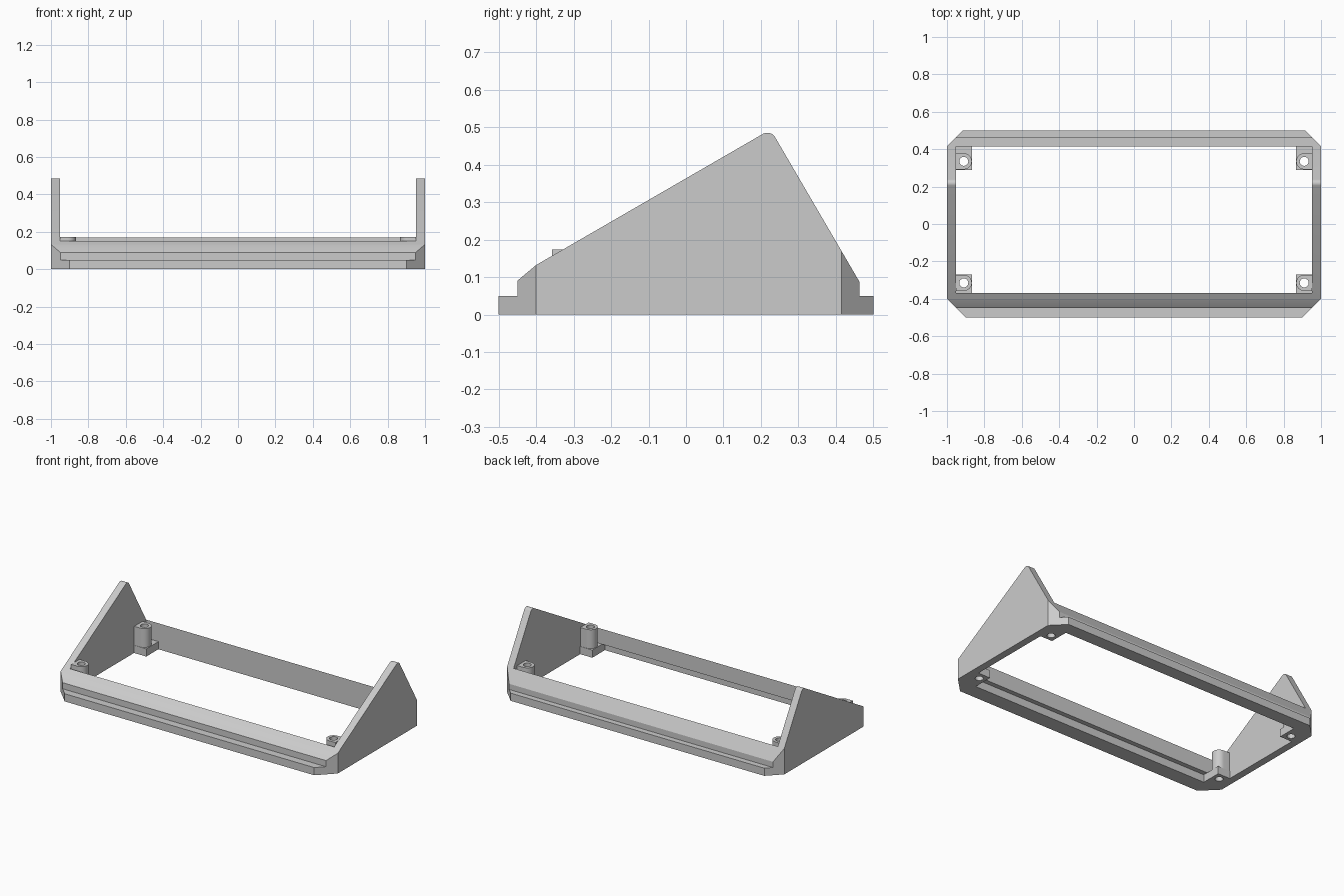
import bpy
import bmesh
import math
from mathutils import Vector

old = bpy.data.objects.get("Cube")
if old:
    bpy.data.objects.remove(old, do_unlink=True)

grey = bpy.data.materials.new("light grey plastic")
grey.use_nodes = True
COLOUR = (0.6, 0.6, 0.6, 1)
grey.diffuse_color = COLOUR
grey.node_tree.nodes["Principled BSDF"].inputs["Base Color"].default_value = COLOUR


def prism(name, outline, direction):
    """Solid made by sweeping a closed outline of 3D points."""
    bm = bmesh.new()
    face = bm.faces.new([bm.verts.new(p) for p in outline])
    swept = bmesh.ops.extrude_face_region(bm, geom=[face])
    moved = [v for v in swept["geom"] if isinstance(v, bmesh.types.BMVert)]
    bmesh.ops.translate(bm, verts=moved, vec=Vector(direction))
    bmesh.ops.recalc_face_normals(bm, faces=bm.faces)
    mesh = bpy.data.meshes.new(name)
    bm.to_mesh(mesh)
    bm.free()
    mesh.materials.append(grey)
    obj = bpy.data.objects.new(name, mesh)
    bpy.context.collection.objects.link(obj)
    return obj


def upright(name, points, z0, z1):
    return prism(name, [(x, y, z0) for x, y in points], (0, 0, z1 - z0))


def box(name, x0, x1, y0, y1, z0, z1):
    return upright(name, [(x0, y0), (x1, y0), (x1, y1), (x0, y1)], z0, z1)


def arc(cx, cy, r, start, end, steps):
    angles = [math.radians(start + (end - start) * i / steps) for i in range(steps + 1)]
    return [(cx + r * math.cos(a), cy + r * math.sin(a)) for a in angles]


def combine(obj, tool, operation):
    """Apply a boolean and discard the tool object."""
    tool.hide_render = True
    mod = obj.modifiers.new("cut", "BOOLEAN")
    mod.operation = operation
    mod.solver = "EXACT"
    mod.object = tool
    bpy.context.view_layer.update()
    depsgraph = bpy.context.evaluated_depsgraph_get()
    result = bpy.data.meshes.new_from_object(obj.evaluated_get(depsgraph))
    obj.modifiers.clear()
    obj.data = result
    bpy.data.objects.remove(tool, do_unlink=True)


# Frame: side profile with stepped lips and a rounded peak, swept across the width
profile = [(-0.5, 0), (-0.5, 0.05), (-0.45, 0.05), (-0.45, 0.09), (-0.4, 0.132)]
profile += arc(0.217, 0.461, 0.024, 120, 30, 8)
profile += [(0.463, 0.087), (0.463, 0.05), (0.5, 0.05), (0.5, 0)]
frame = prism("tilted_frame", [(-1, y, z) for y, z in profile], (2, 0, 0))

# Chamfered footprint
footprint = [(-0.9, -0.51), (0.9, -0.51), (1.01, -0.39), (1.01, 0.405),
             (0.905, 0.51), (-0.905, 0.51), (-1.01, 0.405), (-1.01, -0.39)]
footprint = [(-0.89, -0.51), (0.89, -0.51), (1.01, -0.39)] + footprint[3:]
combine(frame, upright("footprint_cutter", footprint, -0.1, 1), "INTERSECT")

# Open middle and the groove under the front rail
combine(frame, box("opening_cutter", -0.953, 0.953, -0.37, 0.415, -0.1, 1), "DIFFERENCE")
combine(frame, box("groove_cutter", -0.865, 0.865, -0.4, -0.36, -0.1, 0.05), "DIFFERENCE")

# Screw posts: square foot with a round-ended tower, drilled through
HOLE_X, POST_R = 0.91, 0.043
for side, s in (("left", 1), ("right", -1)):
    for end, y, y0, y1 in (("front", -0.315, -0.37, -0.27), ("back", 0.335, 0.29, 0.415)):
        foot = box(f"{end}_{side}_foot", s * 0.865, s * 0.953, y0, y1, 0, 0.05)
        outline = [(0.953, y + POST_R)] + arc(HOLE_X, y, POST_R, 90, 270, 16)
        outline.append((0.953, y - POST_R))
        post = upright(f"{end}_{side}_post", [(s * px, py) for px, py in outline], 0.05, 0.173)
        for part in (foot, post):
            ring = arc(s * HOLE_X, y, 0.024, 0, 345, 23)
            combine(part, upright("hole_cutter", ring, -0.1, 1), "DIFFERENCE")

# Smooth the rounded surfaces while keeping edges sharp
bpy.ops.object.select_all(action="DESELECT")
for obj in bpy.context.scene.objects:
    if obj.type == "MESH" and grey.name in obj.data.materials:
        obj.select_set(True)
        bpy.context.view_layer.objects.active = obj
bpy.ops.object.shade_smooth_by_angle(angle=math.radians(30))
